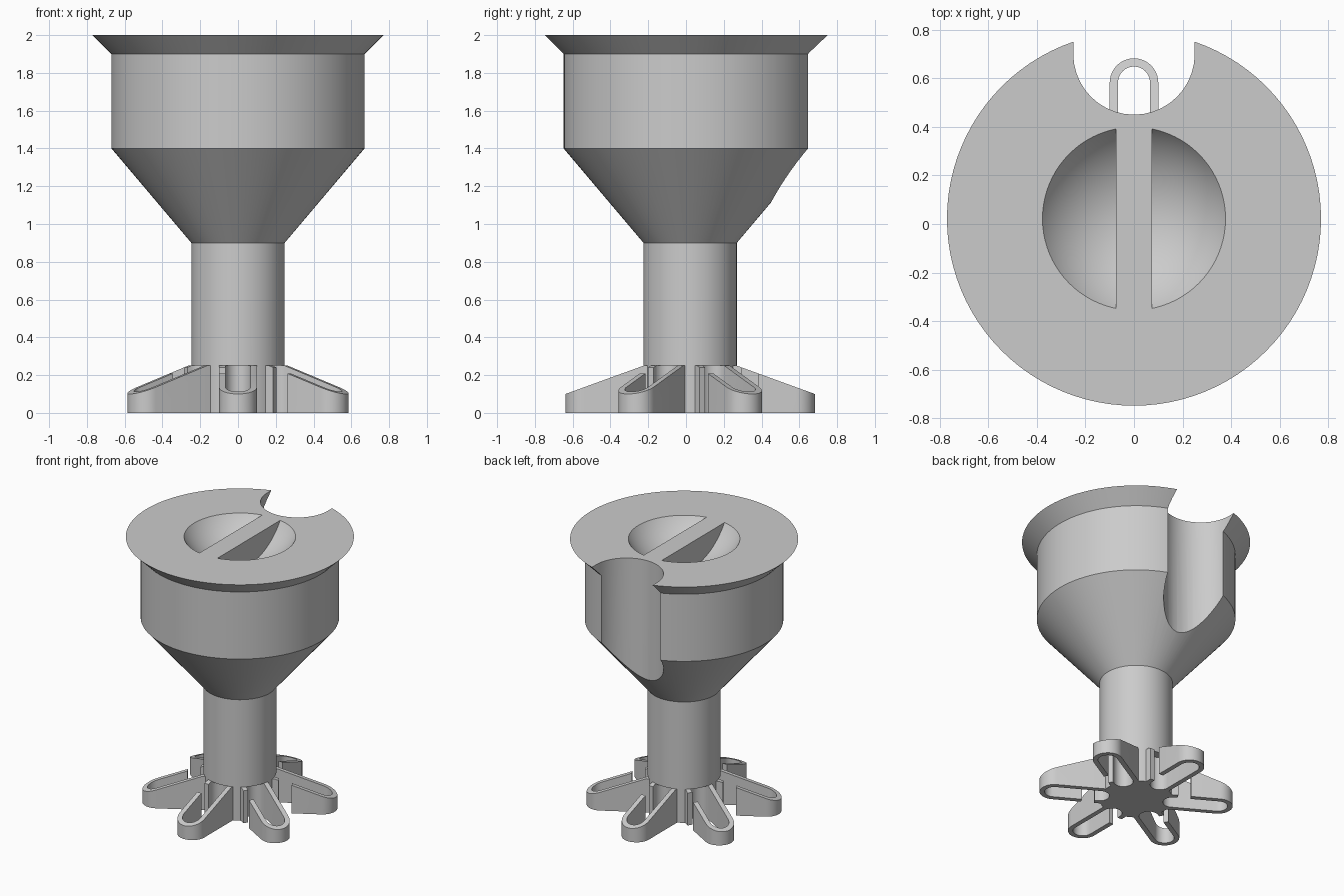
import bpy, bmesh, math
from mathutils import Matrix, Vector

if "Cube" in bpy.data.objects:
    bpy.data.objects.remove(bpy.data.objects["Cube"])

CY = 0.022                      # the round body sits slightly behind the origin
CENTRE = Vector((0, CY, 0))
STEM_R, FOOT_TOP, TIP_TOP = 0.247, 0.25, 0.10

grey = bpy.data.materials.new("light_grey")
grey.diffuse_color = (0.6, 0.6, 0.6, 1)
grey.use_nodes = True
grey.node_tree.nodes["Principled BSDF"].inputs["Base Color"].default_value = grey.diffuse_color


def finish(bm, name, angle=0.0):
    """Turn a bmesh into an object, rotated about the body axis."""
    bmesh.ops.recalc_face_normals(bm, faces=bm.faces)
    bm.transform(Matrix.Translation(CENTRE) @ Matrix.Rotation(angle, 4, 'Z'))
    me = bpy.data.meshes.new(name)
    bm.to_mesh(me)
    bm.free()
    me.materials.append(grey)
    ob = bpy.data.objects.new(name, me)
    bpy.context.collection.objects.link(ob)
    return ob


def arc(cx, r, a0, a1, n=20):
    return [(cx + r * math.cos(a0 + (a1 - a0) * i / n),
             r * math.sin(a0 + (a1 - a0) * i / n)) for i in range(n + 1)]


def prism(bm, pts, z0, z1):
    """Extrude a plan outline straight up."""
    low = [bm.verts.new((x, y, z0)) for x, y in pts]
    high = [bm.verts.new((x, y, z1)) for x, y in pts]
    bm.faces.new(low)
    bm.faces.new(high)
    for i in range(len(pts)):
        j = (i + 1) % len(pts)
        bm.faces.new((low[i], low[j], high[j], high[i]))


def slot_outline(x0, x1, r):
    """Stadium along +x between two arc centres."""
    h = math.pi / 2
    return arc(x1, r, -h, h) + arc(x0, r, h, 3 * h)


def cut(ob, cutter):
    mod = ob.modifiers.new("cut", 'BOOLEAN')
    mod.operation, mod.solver, mod.object = 'DIFFERENCE', 'EXACT', cutter
    bpy.context.view_layer.objects.active = ob
    bpy.ops.object.modifier_apply(modifier=mod.name)
    bpy.data.objects.remove(cutter)


def smooth(ob):
    bpy.ops.object.select_all(action='DESELECT')
    ob.select_set(True)
    bpy.context.view_layer.objects.active = ob
    bpy.ops.object.shade_smooth_by_angle(angle=math.radians(25))


# Turned body: stem, funnel, drum and flared rim
profile = [(STEM_R, 0), (STEM_R, 0.9), (0.67, 1.4), (0.67, 1.9), (0.77, 2.0)]
N = 96
bm = bmesh.new()
rings = [[bm.verts.new((r * math.cos(2 * math.pi * i / N),
                        r * math.sin(2 * math.pi * i / N), z))
          for i in range(N)] for r, z in profile]
for a, b in zip(rings, rings[1:]):
    for i in range(N):
        j = (i + 1) % N
        bm.faces.new((a[i], a[j], b[j], b[i]))
bm.faces.new(rings[0])
bm.faces.new(rings[-1])
body = finish(bm, "body")

# Round channel down the back
bm = bmesh.new()
prism(bm, slot_outline(0.678, 1.1, 0.25), 0.7, 2.2)
cut(body, finish(bm, "channel_cutter", math.pi / 2))

# Shallow dish in the top, split by a grip bar
RIM, DEPTH = 0.377, 0.2
ball_r = (RIM ** 2 + DEPTH ** 2) / (2 * DEPTH)
for side in (-1, 1):
    bm = bmesh.new()
    bmesh.ops.create_uvsphere(bm, u_segments=80, v_segments=60, radius=ball_r)
    bmesh.ops.translate(bm, verts=bm.verts, vec=(0, 0, 2 - DEPTH + ball_r))
    res = bmesh.ops.bisect_plane(
        bm, geom=bm.verts[:] + bm.edges[:] + bm.faces[:],
        plane_co=(side * 0.074, 0, 0), plane_no=(side, 0, 0), clear_inner=True)
    rim = [e for e in res["geom_cut"] if isinstance(e, bmesh.types.BMEdge)]
    bmesh.ops.holes_fill(bm, edges=rim, sides=0)
    cut(body, finish(bm, "dish_cutter"))

# Six looped feet: hollow slot each, one wall open near the stem
START, END, HALF, SLOT = 0.2, 0.56, 0.1, 0.066
TIP = END + HALF


def top_z(x):
    t = (TIP - x) / (TIP - STEM_R)
    return min(FOOT_TOP, TIP_TOP + (FOOT_TOP - TIP_TOP) * t)


def foot_blank():
    bm = bmesh.new()
    pts = [(START, -HALF), (STEM_R, -HALF)]
    pts += arc(END, HALF, -math.pi / 2, math.pi / 2)
    pts += [(STEM_R, HALF), (START, HALF)]
    low = [bm.verts.new((x, y, 0)) for x, y in pts]
    high = [bm.verts.new((x, y, top_z(x))) for x, y in pts]
    n = len(pts)
    bm.faces.new(low)
    bm.faces.new(high[1:-1])
    bm.faces.new((high[0], high[1], high[-2], high[-1]))
    for i in range(n):
        j = (i + 1) % n
        bm.faces.new((low[i], low[j], high[j], high[i]))
    return bm


for k in range(6):
    angle = math.pi / 2 + k * math.pi / 3
    foot = finish(foot_blank(), "foot_%d" % (k + 1), angle)
    # slot through the foot and on into the stem base
    for target, z1 in ((foot, 0.4), (body, FOOT_TOP)):
        bm = bmesh.new()
        prism(bm, slot_outline(0.25, END, SLOT), -0.1, z1)
        cut(target, finish(bm, "slot_cutter", angle))
    # break in the clockwise wall
    bm = bmesh.new()
    prism(bm, [(0.272, -0.2), (0.36, -0.2), (0.36, 0), (0.272, 0)], -0.1, 0.4)
    cut(foot, finish(bm, "gap_cutter", angle))
    smooth(foot)

smooth(body)
